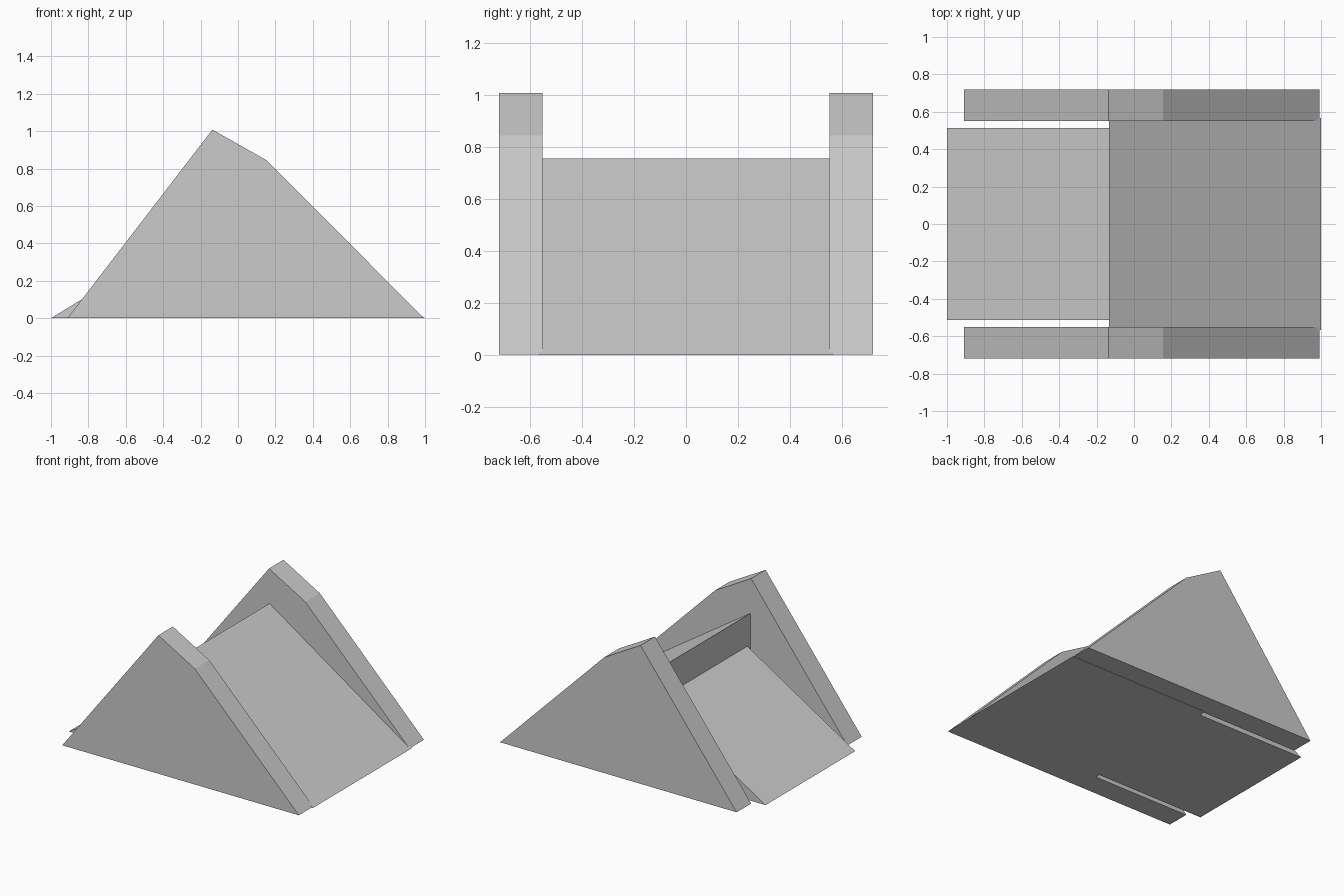
import bpy

if "Cube" in bpy.data.objects:
    bpy.data.objects.remove(bpy.data.objects["Cube"])


def extrude_profile(name, profile, y0, y1):
    """Closed prism: an (x, z) profile, given counter-clockwise from -y, extruded along y."""
    n = len(profile)
    verts = [(x, y, z) for y in (y0, y1) for x, z in profile]
    faces = [tuple(range(n)), tuple(range(2 * n - 1, n - 1, -1))]
    for i in range(n):
        j = (i + 1) % n
        faces.append((j, i, n + i, n + j))
    mesh = bpy.data.meshes.new(name)
    mesh.from_pydata(verts, [], faces)
    mesh.update()
    obj = bpy.data.objects.new(name, mesh)
    bpy.context.collection.objects.link(obj)
    return obj


# Tall side walls, one on each side
wall = [(-0.91, 0.002), (0.992, 0.002), (0.155, 0.843), (-0.137, 1.008)]
extrude_profile("front_side_wall", wall, -0.718, -0.552)
extrude_profile("back_side_wall", wall, 0.552, 0.718)

# Higher wide ramp on the right, its edges let into the walls
extrude_profile("right_ramp", [(-0.133, 0), (1.0, 0), (-0.133, 0.755)], -0.567, 0.567)

# Lower narrow ramp on the left, with a gap to each wall
extrude_profile("left_ramp", [(-1.0, 0), (-0.133, 0), (-0.133, 0.53)], -0.514, 0.514)
